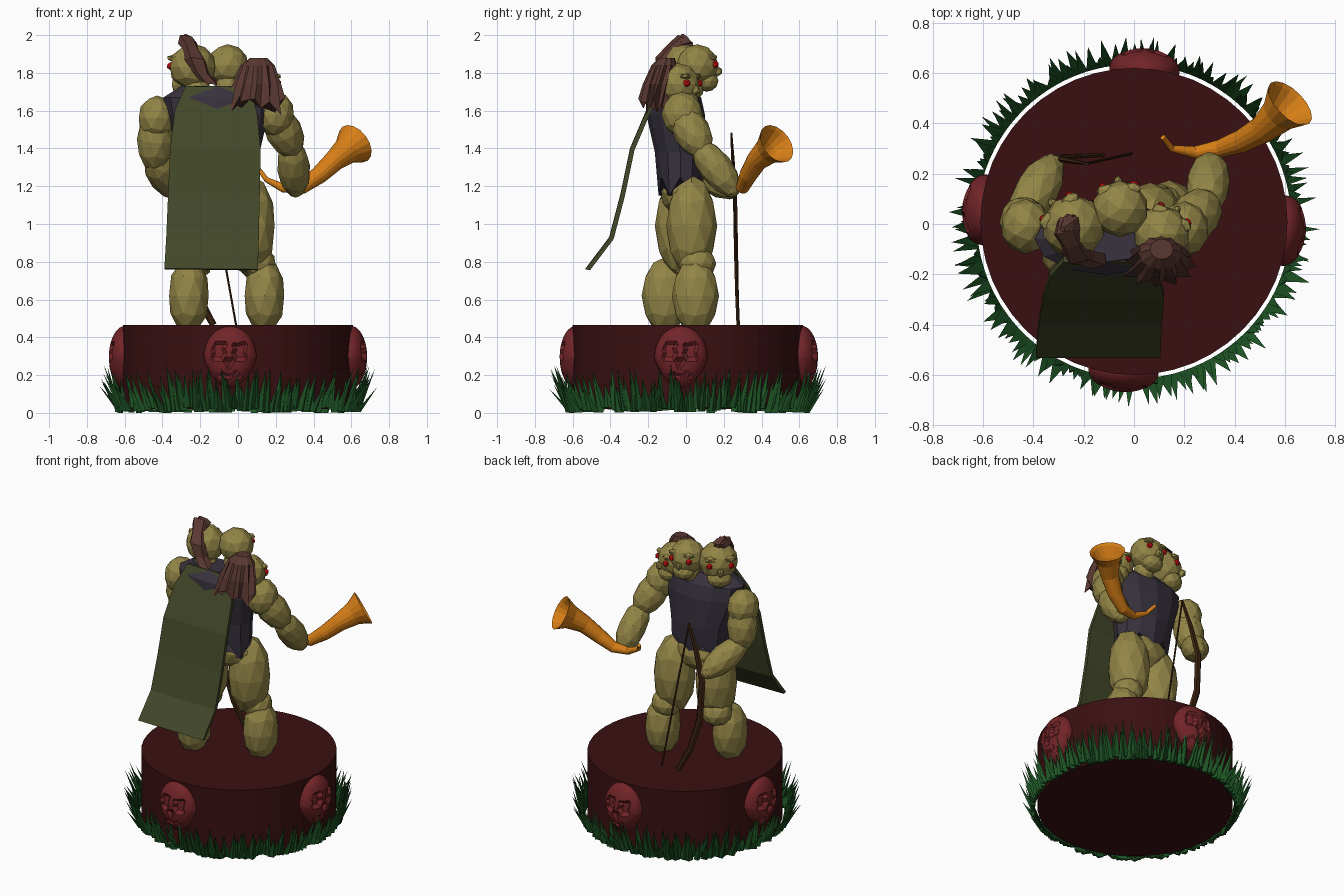
import bpy, bmesh, math, random
from mathutils import Vector, Matrix

if "Cube" in bpy.data.objects:
    bpy.data.objects.remove(bpy.data.objects["Cube"])
random.seed(4)
V = Vector

def mat(name, *c):
    m = bpy.data.materials.new(name)
    m.diffuse_color = (*c, 1)
    m.use_nodes = True
    m.node_tree.nodes["Principled BSDF"].inputs["Base Color"].default_value = m.diffuse_color
    return m

SKIN = mat("olive skin", 0.29, 0.235, 0.062)
BASE = mat("dark red", 0.042, 0.005, 0.006)
SKULL = mat("crimson", 0.17, 0.018, 0.021)
GRASS = mat("grass green", 0.013, 0.092, 0.018)
CAPE = mat("cape green", 0.055, 0.064, 0.022)
VEST = mat("dark violet", 0.04, 0.032, 0.048)
HAIR = mat("red brown", 0.10, 0.038, 0.03)
HORN = mat("orange", 0.68, 0.21, 0.008)
WOOD = mat("dark brown", 0.045, 0.017, 0.006)
EYE = mat("bright red", 0.8, 0.006, 0.006)

def finish(name, bm, m):
    bmesh.ops.recalc_face_normals(bm, faces=bm.faces)
    me = bpy.data.meshes.new(name)
    bm.to_mesh(me)
    bm.free()
    me.materials.append(m)
    o = bpy.data.objects.new(name, me)
    bpy.context.collection.objects.link(o)
    return o

def ball(name, c, r, m=SKIN, sub=2, rot=None):
    """Flat-shaded ellipsoid at c with radii r."""
    bm = bmesh.new()
    rot = rot or Matrix()
    bmesh.ops.create_icosphere(bm, subdivisions=sub, radius=1,
        matrix=Matrix.Translation(c) @ rot @ Matrix.Diagonal((*r, 1)))
    return finish(name, bm, m)

def limb(name, a, b, r, over=0.06):
    """Ellipsoid stretched between two joints."""
    a, b = V(a), V(b)
    q = (b - a).to_track_quat('Z', 'Y').to_matrix().to_4x4()
    return ball(name, (a + b) / 2, (r, r, (b - a).length / 2 + over), rot=q)

def loft(name, rings, m, caps=True):
    bm = bmesh.new()
    vs = [[bm.verts.new(p) for p in r] for r in rings]
    n = len(vs[0])
    for a, b in zip(vs, vs[1:]):
        for i in range(n):
            bm.faces.new((a[i], a[(i + 1) % n], b[(i + 1) % n], b[i]))
    if caps:
        bm.faces.new(vs[0])
        bm.faces.new(vs[-1])
    return finish(name, bm, m)

def tube(name, pts, radii, m, n=10, flat=1.0):
    pts, rings = [V(p) for p in pts], []
    for i, p in enumerate(pts):
        t = (pts[min(i + 1, len(pts) - 1)] - pts[max(i - 1, 0)]).normalized()
        if (pts[i] - pts[i - 1]).length < 1e-4 or radii[i] < 0:
            t = rings_dir
        rings_dir = t
        s = t.cross(V((0, 1, 0))).normalized()
        w = s.cross(t)
        rings.append([p + abs(radii[i]) * (s * math.cos(k * math.tau / n) + w * flat * math.sin(k * math.tau / n))
                      for k in range(n)])
    return loft(name, rings, m)

# round plinth
bm = bmesh.new()
bmesh.ops.create_cone(bm, cap_ends=True, segments=48, radius1=0.61, radius2=0.61, depth=0.445,
                      matrix=Matrix.Translation((0, 0.01, 0.2425)))
finish("plinth", bm, BASE)

# four skull medallions around the plinth
for k in range(4):
    bm = bmesh.new()
    bmesh.ops.create_icosphere(bm, subdivisions=4, radius=1)
    for v in bm.verts:
        x, y, z = v.co
        depth = 0.085
        if 0.16 < abs(x) < 0.6 and -0.1 < z < 0.42:
            depth = 0.06                                  # eye sockets
        elif abs(x) < 0.11 and -0.35 < z < -0.12:
            depth = 0.066                                 # nose hole
        elif abs(x) < 0.5 and -0.62 < z < -0.52:
            depth = 0.07                                  # mouth slit
        taper = 1 - 0.25 * max(0, -z)
        v.co = V((x * 0.14 * taper, y * depth - 0.60, z * 0.165 + 0.295))
    bm.transform(Matrix.Translation((0, 0.015, 0)) @ Matrix.Rotation(math.radians(90 * k - 4), 4, 'Z'))
    finish(f"skull_medallion_{k + 1}", bm, SKULL)

# ring of grass blades
bm = bmesh.new()
for row in range(2):
    N = 100
    for i in range(N):
        a = (i + 0.5 * row + random.uniform(-0.3, 0.3)) * math.tau / N
        w = random.uniform(0.03, 0.05)
        z0 = random.uniform(0.0, 0.03)
        rt = random.uniform(0.65, 0.74)
        zt = random.uniform(0.13, 0.26)
        ta = a + random.uniform(-0.03, 0.03)
        p = lambda r, t, z: bm.verts.new((r * math.cos(t), 0.01 + r * math.sin(t), z))
        l, r, o = p(0.625, a - w, z0), p(0.625, a + w, z0), p(0.65, a, z0)
        tip = p(rt, ta, zt)
        for f in ((l, r, tip), (r, o, tip), (o, l, tip), (l, o, r)):
            bm.faces.new(f)
finish("grass", bm, GRASS)

# legs and hips
for s, tx, ty, lx, ly in (("left", -0.21, -0.03, -0.26, -0.11), ("right", 0.065, 0.03, 0.14, 0.05)):
    ball(f"{s}_thigh", (tx, ty, 0.99), (0.135, 0.135, 0.27))
    ball(f"{s}_shin", (lx, ly, 0.62), (0.11, 0.125, 0.205))
    ball(f"{s}_knee", ((tx + lx) / 2, ty + 0.03, 0.79), (0.10, 0.10, 0.09))
ball("hips", (-0.075, -0.02, 1.17), (0.19, 0.12, 0.13))

# sleeveless vest with ragged hem
rings = []
for z, cx, cy, rx, ry, jag in ((1.2, -0.08, -0.03, 0.19, 0.115, 0.05), (1.38, -0.095, -0.03, 0.21, 0.135, 0),
                               (1.58, -0.11, -0.055, 0.27, 0.155, 0), (1.67, -0.115, -0.06, 0.28, 0.14, 0),
                               (1.73, -0.11, -0.06, 0.19, 0.09, 0)):
    rings.append([V((cx + rx * math.cos(i * math.tau / 12), cy + ry * math.sin(i * math.tau / 12),
                     z + jag * (-1) ** i)) for i in range(12)])
loft("vest", rings, VEST)

# arms
for s, sh, el, ha in (("left", (-0.43, -0.01, 1.56), (-0.445, 0.03, 1.33), (-0.33, 0.23, 1.18)),
                      ("right", (0.20, -0.02, 1.58), (0.285, 0.08, 1.40), (0.305, 0.24, 1.19))):
    ball(f"{s}_shoulder", sh, (0.10, 0.11, 0.12))
    limb(f"{s}_upper_arm", sh, el, 0.098, 0.05)
    limb(f"{s}_forearm", el, ha, 0.088, 0.05)
    ball(f"{s}_hand", ha, (0.05, 0.05, 0.05))

# three heads, each turned its own way (angle from +y)
for s, c, r, yaw in (("left", (-0.24, -0.01, 1.83), 0.125, 42), ("middle", (-0.055, 0.06, 1.84), 0.112, 4),
                     ("right", (0.11, -0.04, 1.74), 0.112, -32)):
    R = Matrix.Rotation(math.radians(yaw), 4, 'Z')
    P = lambda x, y, z: V(c) + R @ V((x * r, y * r, z * r))
    ball(f"{s}_head", c, (r, r, r))
    ball(f"{s}_jaw", P(0, 0.45, -0.75), (0.65 * r, 0.55 * r, 0.5 * r), rot=R)
    ball(f"{s}_nose", P(0, 0.95, -0.28), (0.17 * r, 0.25 * r, 0.25 * r), sub=1, rot=R)
    ball(f"{s}_neck", P(0, -0.25, -1.0), (0.6 * r, 0.6 * r, 0.7 * r))
    for e in (-1, 1):
        ball(f"{s}_head_eye_{'a' if e < 0 else 'b'}", P(0.55 * e, 0.8, 0.05), (0.021,) * 3, EYE, 1)
        ball(f"{s}_head_brow_{'a' if e < 0 else 'b'}", P(0.45 * e, 0.68, 0.38), (0.38 * r, 0.25 * r, 0.16 * r), sub=1, rot=R)

# crest over the left head: a jagged strip down the back
crest = [((-0.27, 0.03, 1.96), 0.045), ((-0.27, -0.03, 1.975), 0.06), ((-0.245, -0.09, 1.94), 0.05),
         ((-0.22, -0.13, 1.87), 0.065), ((-0.19, -0.15, 1.80), 0.05), ((-0.15, -0.155, 1.75), 0.055)]
side, up = V((0.9, 0.25, -0.15)), V((-0.05, -0.02, 0.0))
rings = []
for i, (p, w) in enumerate(crest):
    p, out = V(p), (V(p) - V((-0.24, -0.01, 1.83))).normalized()
    lift = 0.022 if i % 2 else 0.004
    rings.append([p - side * w - out * 0.03, p - side * w * 0.6 + out * lift,
                  p + side * w * 0.6 + out * lift, p + side * w - out * 0.03])
loft("left_head_crest", rings, HAIR)
tube("crest_tuft", [(-0.25, 0.0, 1.94), (-0.265, -0.01, 1.97), (-0.285, -0.02, 2.0)], [0.045, 0.035, 0.012], HAIR, 5)

# hanging hair on the right head, folded into strands
rings = []
for z, cx, cy, rx, ry, fold in ((1.88, 0.11, -0.10, 0.045, 0.04, 0.0), (1.84, 0.105, -0.115, 0.085, 0.065, 0.05),
                                (1.74, 0.10, -0.145, 0.115, 0.075, 0.12), (1.64, 0.09, -0.17, 0.135, 0.07, 0.18)):
    rings.append([V((cx + rx * (1 + fold * (-1) ** i) * math.cos(i * math.tau / 24),
                     cy + ry * (1 + fold * (-1) ** i) * math.sin(i * math.tau / 24),
                     z + (random.uniform(-0.07, 0.04) - 0.15 * (cx - 0.1) if fold > 0.15 else 0))) for i in range(24)])
loft("right_head_hair", rings, HAIR)

# cape hanging from the shoulders
rings = []
for y, z, xl, xr in ((-0.14, 1.73, -0.28, 0.06), (-0.20, 1.60, -0.335, 0.10), (-0.285, 1.40, -0.36, 0.12),
                     (-0.335, 1.16, -0.37, 0.115), (-0.395, 0.93, -0.38, 0.11), (-0.52, 0.765, -0.39, 0.105)):
    rings.append([V((xl, y - 0.012, z)), V((xr, y - 0.012, z - 0.005)), V((xr, y + 0.012, z - 0.01)), V((xl, y + 0.012, z - 0.005))])
loft("cape", rings, CAPE)

# curved horn with a hollow bell (negative radius keeps the ring direction)
tube("horn", [(0.115, 0.345, 1.285), (0.15, 0.30, 1.235), (0.24, 0.285, 1.19), (0.34, 0.30, 1.195), (0.43, 0.33, 1.26),
              (0.51, 0.375, 1.335), (0.575, 0.435, 1.39), (0.62, 0.48, 1.425), (0.612, 0.472, 1.418), (0.57, 0.43, 1.385),
              (0.51, 0.375, 1.335)],
     [0.011, 0.014, 0.024, 0.036, 0.047, 0.056, 0.075, 0.112, -0.098, -0.06, -0.035], HORN, 16)

# bow held in the left hand
tube("bow_stave", [(-0.19, 0.24, 1.48), (-0.25, 0.25, 1.32), (-0.305, 0.26, 1.12), (-0.29, 0.265, 0.85),
                   (-0.22, 0.27, 0.63), (-0.13, 0.275, 0.465)], [0.012, 0.02, 0.025, 0.025, 0.022, 0.018], WOOD, 6, 0.5)
tube("bow_string", [(-0.19, 0.24, 1.47), (-0.01, 0.28, 0.46)], [0.006, 0.006], WOOD, 5)
